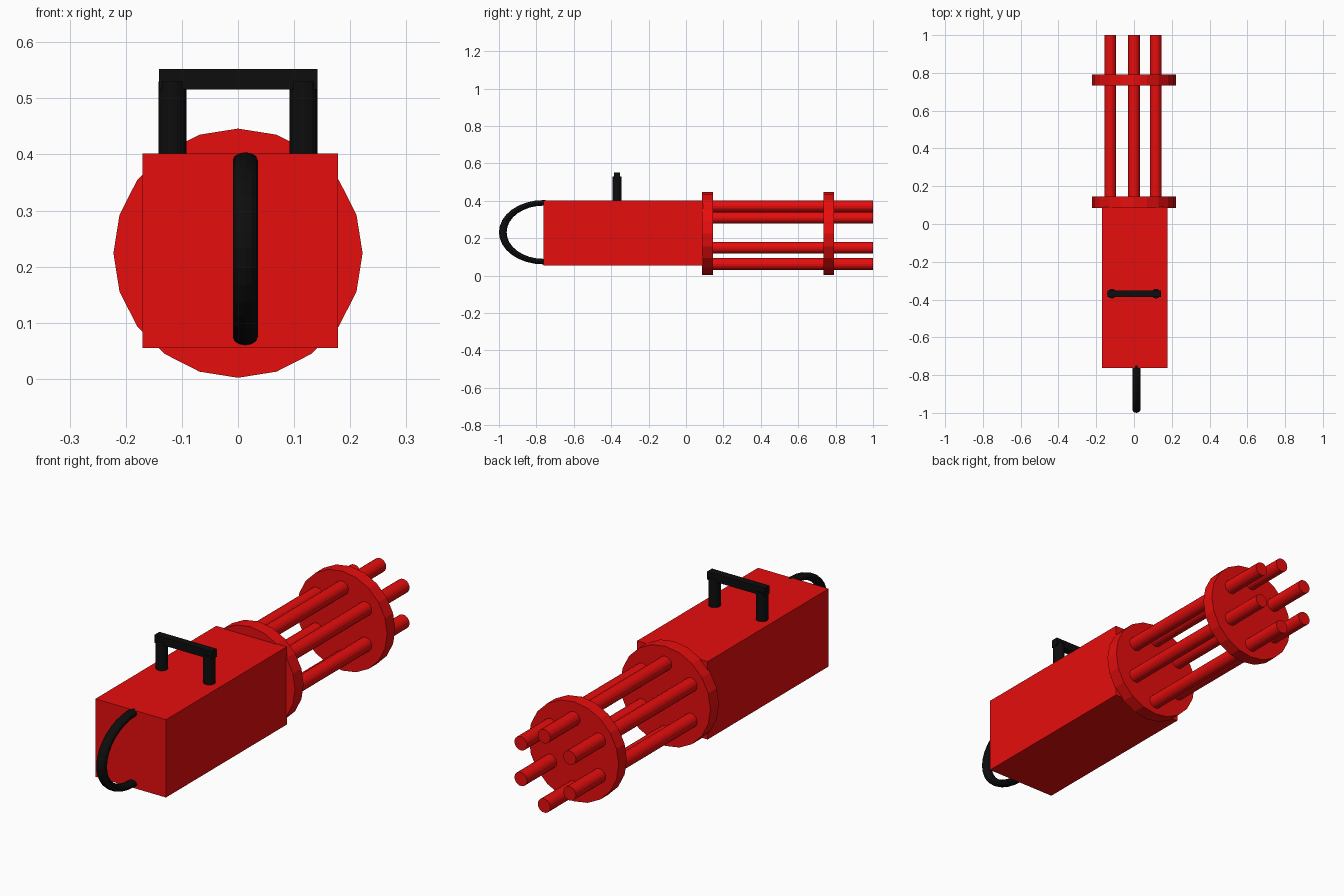
import bpy, bmesh, math

if "Cube" in bpy.data.objects:
    bpy.data.objects.remove(bpy.data.objects["Cube"])


def material(name, rgb):
    m = bpy.data.materials.new(name)
    m.diffuse_color = (*rgb, 1)
    m.use_nodes = True
    m.node_tree.nodes["Principled BSDF"].inputs["Base Color"].default_value = m.diffuse_color
    return m


red = material("red_paint", (0.8, 0.004, 0.004))
black = material("black_rubber", (0.004, 0.004, 0.004))


def finish(name, mat):
    ob = bpy.context.object
    ob.name = name
    ob.data.materials.append(mat)
    return ob


def box(name, lo, hi, mat):
    centre = [(a + b) / 2 for a, b in zip(lo, hi)]
    bpy.ops.mesh.primitive_cube_add(size=1, location=centre)
    ob = finish(name, mat)
    ob.scale = [b - a for a, b in zip(lo, hi)]
    return ob


def rod_y(name, x, z, radius, y0, y1, mat):
    bpy.ops.mesh.primitive_cylinder_add(
        vertices=20, radius=radius, depth=y1 - y0,
        location=(x, (y0 + y1) / 2, z), rotation=(math.pi / 2, 0, 0))
    return finish(name, mat)


# Housing
box("housing", (-0.17, -0.762, 0.055), (0.178, 0.09, 0.402), red)

# Barrel clamp discs
rod_y("rear_disc", 0, 0.224, 0.222, 0.085, 0.145, red)
rod_y("front_disc", 0, 0.224, 0.222, 0.734, 0.791, red)

# Six barrels
barrels = [(0, 0.371), (0.115, 0.309), (0.115, 0.15),
           (0, 0.062), (-0.126, 0.15), (-0.126, 0.309)]
for i, (x, z) in enumerate(barrels):
    rod_y(f"barrel_{i + 1}", x, z, 0.031, 0.1, 1.0, red)

# Carry handle: two round posts and a crossbar
for side, x in (("left", -0.117), ("right", 0.117)):
    bpy.ops.mesh.primitive_cylinder_add(
        vertices=20, radius=0.025, depth=0.15, location=(x, -0.369, 0.455))
    finish(f"handle_post_{side}", black)
box("handle_bar", (-0.141, -0.386, 0.516), (0.142, -0.352, 0.552), black)

# Rear grip: stretched half ring, cut where it meets the housing
bpy.ops.mesh.primitive_torus_add(major_radius=0.157, minor_radius=0.0148,
                                 major_segments=32, minor_segments=12)
grip = finish("rear_grip", black)
bm = bmesh.new()
bm.from_mesh(grip.data)
bmesh.ops.bisect_plane(bm, geom=bm.verts[:] + bm.edges[:] + bm.faces[:],
                       plane_co=(0, 0.01, 0), plane_no=(0, 1, 0),
                       clear_outer=True)
bmesh.ops.holes_fill(bm, edges=[e for e in bm.edges if e.is_boundary])
bm.to_mesh(grip.data)
bm.free()
grip.rotation_euler = (0, math.pi / 2, 0)
grip.scale = (1, 1.385, 1.5)
grip.location = (0.013, -0.762, 0.232)
